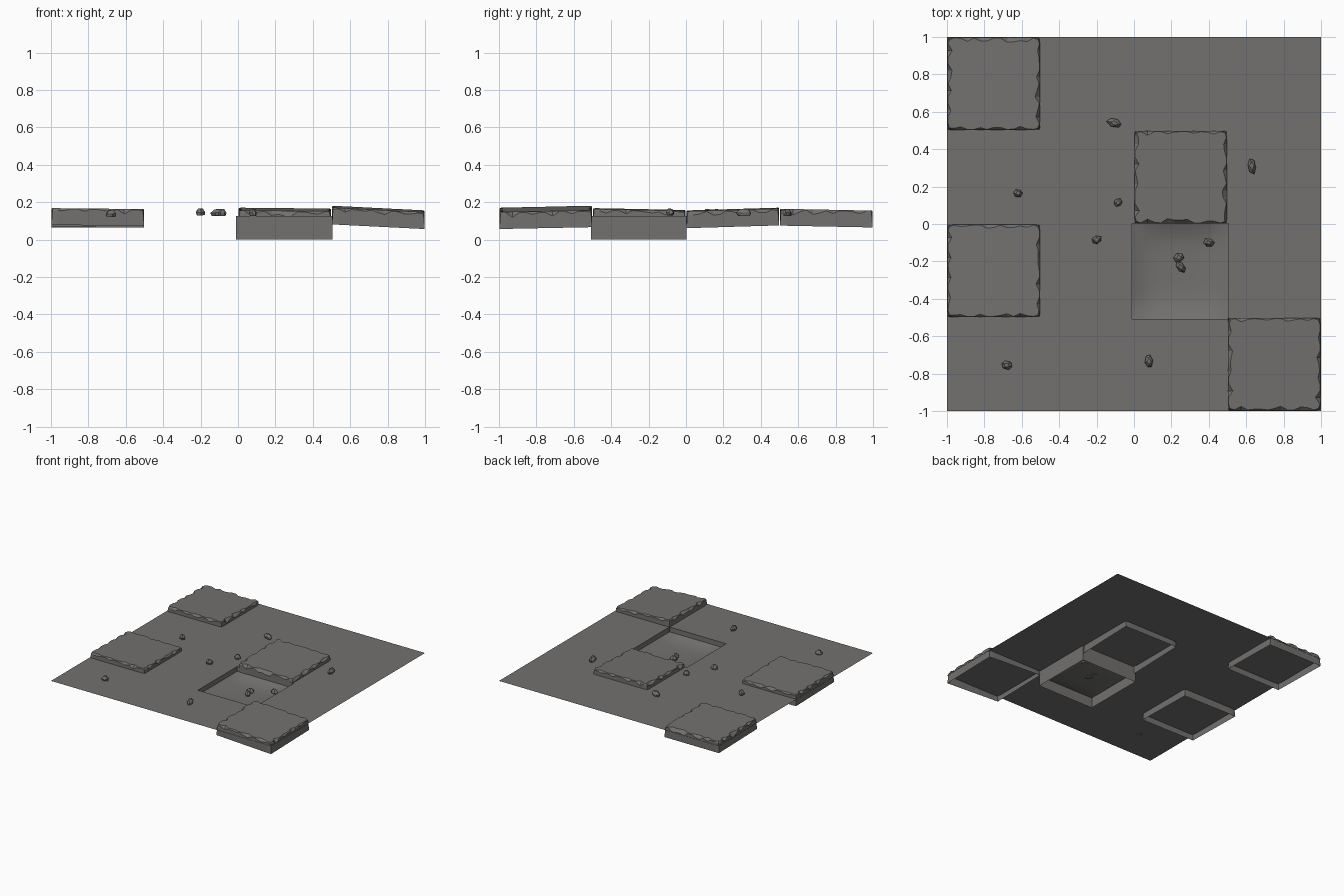
import bpy, bmesh, math, random
from mathutils import Vector, Matrix

if "Cube" in bpy.data.objects:
    bpy.data.objects.remove(bpy.data.objects["Cube"])

GROUND = 0.125
stone = bpy.data.materials.new("grey stone")
stone.diffuse_color = (0.17, 0.165, 0.16, 1)
stone.use_nodes = True
stone.node_tree.nodes["Principled BSDF"].inputs["Base Color"].default_value = stone.diffuse_color


def make(name, bm, smooth=False, fix=True):
    if fix:
        bmesh.ops.recalc_face_normals(bm, faces=bm.faces)
    me = bpy.data.meshes.new(name)
    bm.to_mesh(me)
    bm.free()
    me.materials.append(stone)
    for p in me.polygons:
        p.use_smooth = smooth
    ob = bpy.data.objects.new(name, me)
    bpy.context.collection.objects.link(ob)
    return ob


# Ground sheet with a square opening over the sunken tile
X0, X1, Y0, Y1 = -0.01, 0.505, -0.507, 0.003
bm = bmesh.new()
xs, ys = [-1, X0, X1, 1], [-1, Y0, Y1, 1]
grid = [[bm.verts.new((x, y, GROUND)) for y in ys] for x in xs]
for i in range(3):
    for j in range(3):
        if (i, j) != (1, 1):
            bm.faces.new((grid[i][j], grid[i + 1][j], grid[i + 1][j + 1], grid[i][j + 1]))
make("ground", bm, fix=False)

# Pit walls, facing inward above the floor and running down to z = 0
bm = bmesh.new()
corners = [(X0, Y0), (X1, Y0), (X1, Y1), (X0, Y1)]
lo = [bm.verts.new((x, y, 0)) for x, y in corners]
hi = [bm.verts.new((x, y, GROUND)) for x, y in corners]
for i in range(4):
    k = (i + 1) % 4
    bm.faces.new((lo[i], lo[k], hi[k], hi[i]))
make("pit_walls", bm, fix=False)

# Worn, dished floor of the pit
bm = bmesh.new()
bmesh.ops.create_grid(bm, x_segments=10, y_segments=10, size=1)
for v in bm.verts:
    u, w = v.co.x, v.co.y
    dish = (1 - u ** 4) * (1 - w ** 4)
    v.co = ((X0 + X1) / 2 + u * (X1 - X0) / 2, (Y0 + Y1) / 2 + w * (Y1 - Y0) / 2,
            0.085 - 0.035 * dish)
make("pit_floor", bm, smooth=True, fix=False)


# Raised slab: open-bottomed box whose top edge is chipped
def slab(name, cx, cy, cz, slope_x, slope_y, seed):
    rng = random.Random(seed)
    n, h, half = 14, 0.045, 0.248
    bm = bmesh.new()
    bot, rim, top = [], [], []
    for side in range(4):
        rot = Matrix.Rotation(side * math.pi / 2, 3, 'Z')
        # each side gets a few chips: (centre, half length, depth)
        chips = [(c + rng.uniform(-.08, .08), rng.uniform(.1, .18), rng.uniform(.012, .028))
                 for c in (-0.72, -0.3, 0.15, 0.62)]
        for k in range(n):
            t = -1 + 2 * k / n
            d = 0.004
            for c, r, depth in chips:
                if abs(t - c) < r:
                    d = max(d, depth * min(1, 1.6 * (1 - abs(t - c) / r)))
            if k == 0:
                d = 0.012
            drop = d * rng.uniform(0.8, 1.4)
            lim = half - d
            p = Vector((max(-lim, min(lim, t * half)), -half + d, h))
            e = Vector((t * half, -half, h - drop))
            b = Vector((t * half, -half, -h))
            if k == 0:
                e += Vector((0.006, 0.006, 0))
            for lst, q in ((bot, b), (rim, e), (top, p)):
                lst.append(bm.verts.new(rot @ q))
    m = len(bot)
    for i in range(m):
        k = (i + 1) % m
        bm.faces.new((bot[i], bot[k], rim[k], rim[i]))
        bm.faces.new((rim[i], rim[k], top[k], top[i]))
    bm.faces.new(top)
    # tilt by shearing so the footprint stays square
    for v in bm.verts:
        v.co = (v.co.x + cx, v.co.y + cy, v.co.z + cz + slope_x * v.co.x + slope_y * v.co.y)
    make(name, bm, fix=False)


slab("slab_back_left", -0.75, 0.75, 0.115, 0.0, -0.02, 3)
slab("slab_left", -0.75, -0.25, 0.116, -0.01, -0.02, 8)
slab("slab_centre", 0.25, 0.25, 0.116, -0.01, 0.03, 5)
slab("slab_front_right", 0.75, -0.75, 0.119, -0.05, 0.02, 12)


# Loose pebbles: faceted convex hulls
def pebble(i, x, y, z, length, width, angle):
    rng = random.Random(40 + i)
    bm = bmesh.new()
    for ring_z, r, count in ((0, 0.85, 5), (0.45, 1.0, 6), (1.0, 0.5, 4)):
        off = rng.uniform(0, 2)
        for k in range(count):
            a = off + 2 * math.pi * k / count
            s = r * rng.uniform(0.85, 1.05)
            bm.verts.new((s * math.cos(a) * length / 2, s * math.sin(a) * width / 2,
                          (ring_z + rng.uniform(-.05, .05)) * 0.036))
    res = bmesh.ops.convex_hull(bm, input=bm.verts)
    bm.transform(Matrix.Translation((x, y, z)) @ Matrix.Rotation(math.radians(angle), 4, 'Z'))
    make("pebble_%d" % i, bm)


pebbles = [(-.105, .54, .127, .09, .05, -20), (-.62, .165, .127, .055, .045, 0),
           (-.085, .115, .127, .05, .045, 30), (-.2, -.085, .13, .06, .045, 20),
           (.63, .31, .127, .09, .048, 100), (.24, -.18, .047, .06, .05, 20),
           (.25, -.23, .045, .07, .045, -50), (.4, -.1, .052, .065, .05, -10),
           (-.68, -.755, .122, .065, .05, -15), (.08, -.735, .127, .075, .045, 95)]
for i, p in enumerate(pebbles):
    pebble(i + 1, *p)
